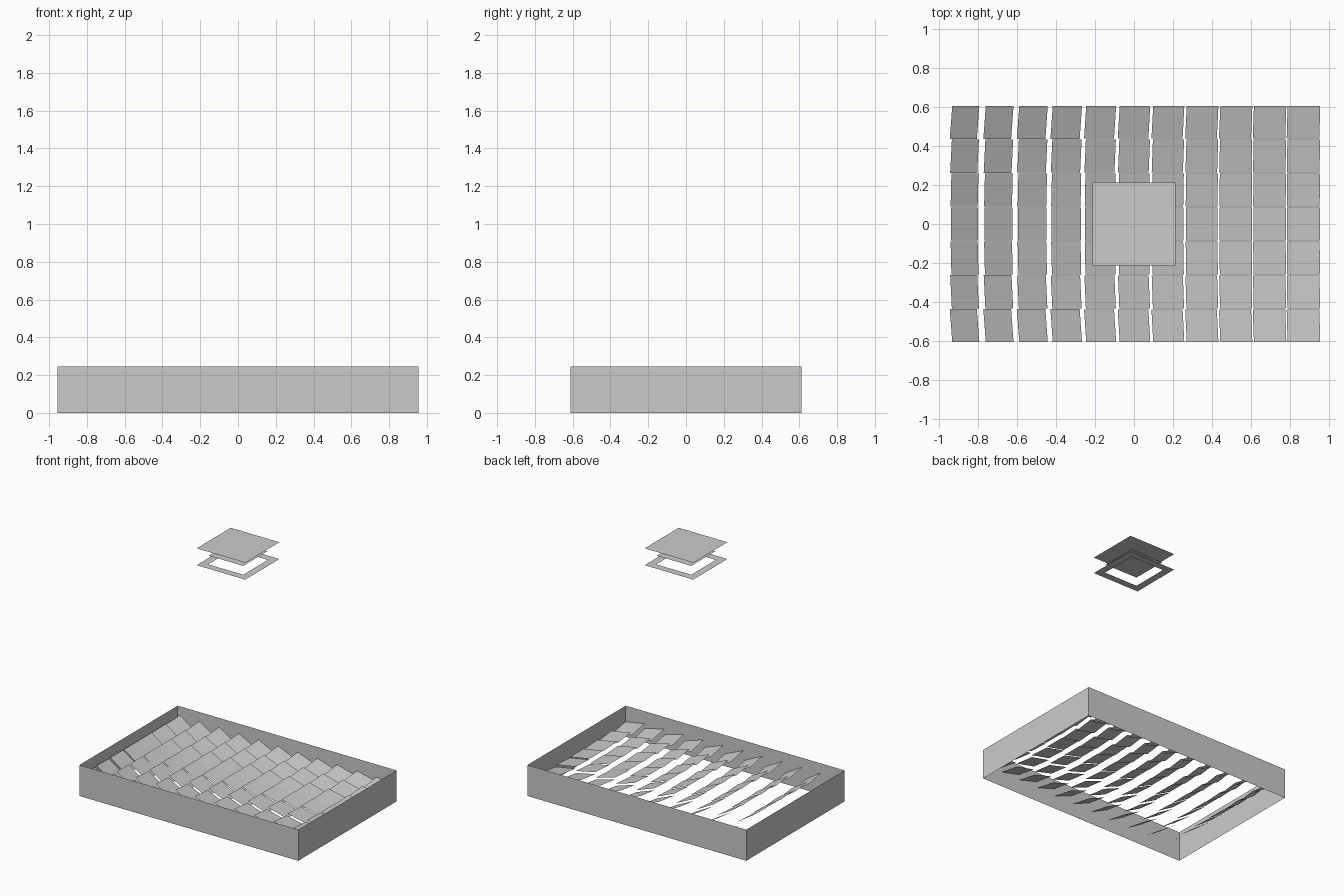
import bpy
from mathutils import Vector

if "Cube" in bpy.data.objects:
    bpy.data.objects.remove(bpy.data.objects["Cube"])

COLS, ROWS = 11, 7
PITCH, TILE = 0.1735, 0.17
HX, HY, WALL = 0.955, 0.6125, 0.245
FIELD_Z = WALL / 2
TARGET = Vector((0, 0, 1.93))
SUN = Vector((1, 0, 1)).normalized()


def add_mesh(name, verts, faces):
    mesh = bpy.data.meshes.new(name)
    mesh.from_pydata([tuple(v) for v in verts], [], faces)
    obj = bpy.data.objects.new(name, mesh)
    bpy.context.collection.objects.link(obj)
    return obj


def rect(hx, hy, z):
    return [(-hx, -hy, z), (hx, -hy, z), (hx, hy, z), (-hx, hy, z)]


RING = [(i, (i + 1) % 4, (i + 1) % 4 + 4, i + 4) for i in range(4)]

# Open wall around the mirror field (no floor, no lid)
add_mesh("surrounding_wall", rect(HX, HY, 0) + rect(HX, HY, WALL), RING)

# Mirror tiles, each facing halfway between the sun and the receiver
verts, faces = [], []
for i in range(COLS):
    for j in range(ROWS):
        c = Vector(((i - (COLS - 1) / 2) * PITCH, (j - (ROWS - 1) / 2) * PITCH, FIELD_Z))
        n = (SUN + (TARGET - c).normalized()).normalized()
        u = Vector((0, 1, 0)).cross(n).normalized() * TILE / 2
        v = n.cross(u)
        k = len(verts)
        verts += [c - u - v, c + u - v, c + u + v, c - u + v]
        faces.append((k, k + 1, k + 2, k + 3))
add_mesh("mirror_tiles", verts, faces)

# Floating receiver: top plate, smaller middle plate, open frame below
add_mesh("receiver_top_plate", rect(0.2125, 0.2125, 2.0), [(0, 1, 2, 3)])
add_mesh("receiver_middle_plate", rect(0.15, 0.15, 1.935), [(0, 1, 2, 3)])
add_mesh("receiver_frame", rect(0.2125, 0.2125, 1.867) + rect(0.153, 0.153, 1.867), RING)
